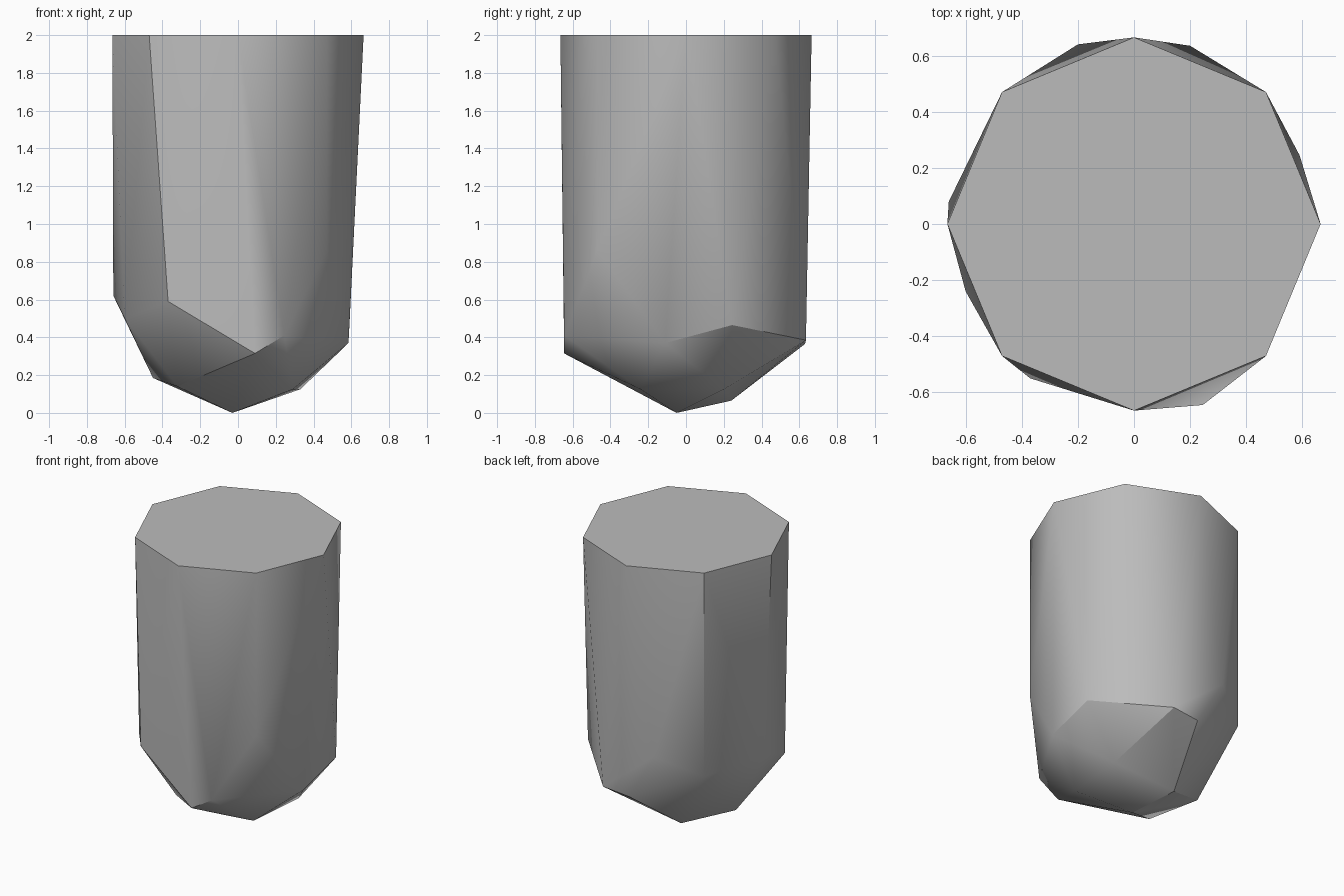
import bpy
import bmesh
from math import cos, sin, pi, radians

# Remove the default cube
default_cube = bpy.data.objects.get("Cube")
if default_cube:
    bpy.data.objects.remove(default_cube, do_unlink=True)


def make_material(name, colour):
    material = bpy.data.materials.new(name)
    material.use_nodes = True
    material.diffuse_color = colour
    shader = material.node_tree.nodes["Principled BSDF"]
    shader.inputs["Base Color"].default_value = colour
    return material


def hull_object(name, points, material):
    """Wrap the points in a convex faceted shell."""
    bm = bmesh.new()
    for point in points:
        bm.verts.new(point)
    hull = bmesh.ops.convex_hull(bm, input=bm.verts)
    loose = [v for v in hull["geom_interior"] if isinstance(v, bmesh.types.BMVert)]
    bmesh.ops.delete(bm, geom=loose, context="VERTS")
    # Join the flat top into one face
    bmesh.ops.dissolve_limit(bm, angle_limit=radians(0.3),
                             verts=bm.verts, edges=bm.edges)
    bmesh.ops.recalc_face_normals(bm, faces=bm.faces)
    mesh = bpy.data.meshes.new(name)
    bm.to_mesh(mesh)
    bm.free()
    mesh.materials.append(material)
    obj = bpy.data.objects.new(name, mesh)
    bpy.context.collection.objects.link(obj)
    return obj


# Flat eight-sided top
TOP_RADIUS, TOP_HEIGHT = 0.665, 2.0
top_ring = [(TOP_RADIUS * cos(i * pi / 4), TOP_RADIUS * sin(i * pi / 4), TOP_HEIGHT)
            for i in range(8)]

# Irregular corners where the sides break towards the tip
shoulder = [
    (-0.66, 0.08, 0.62), (-0.6, -0.24, 0.5), (-0.37, -0.55, 0.59),
    (0.09, -0.645, 0.315), (0.245, -0.645, 0.41), (0.47, -0.47, 0.86),
    (0.585, -0.11, 0.37), (0.59, 0.245, 0.465), (0.2, 0.635, 0.385),
    (0, 0.63, 0.365), (-0.2, 0.64, 0.7), (-0.47, 0.47, 0.57),
]

# Corners of the blunt underside
tip = [
    (-0.03, -0.05, 0), (-0.32, -0.23, 0.14), (-0.45, 0.09, 0.185),
    (-0.13, 0.24, 0.065), (0.29, -0.24, 0.125), (0.33, 0.2, 0.125),
]

stone = make_material("grey stone", (0.5, 0.5, 0.5, 1))
pillar = hull_object("rock_pillar", top_ring + shoulder + tip, stone)

# Soft shading across shallow facets, sharp at the hard breaks
bpy.ops.object.select_all(action="DESELECT")
pillar.select_set(True)
bpy.context.view_layer.objects.active = pillar
bpy.ops.object.shade_smooth_by_angle(angle=radians(30))
